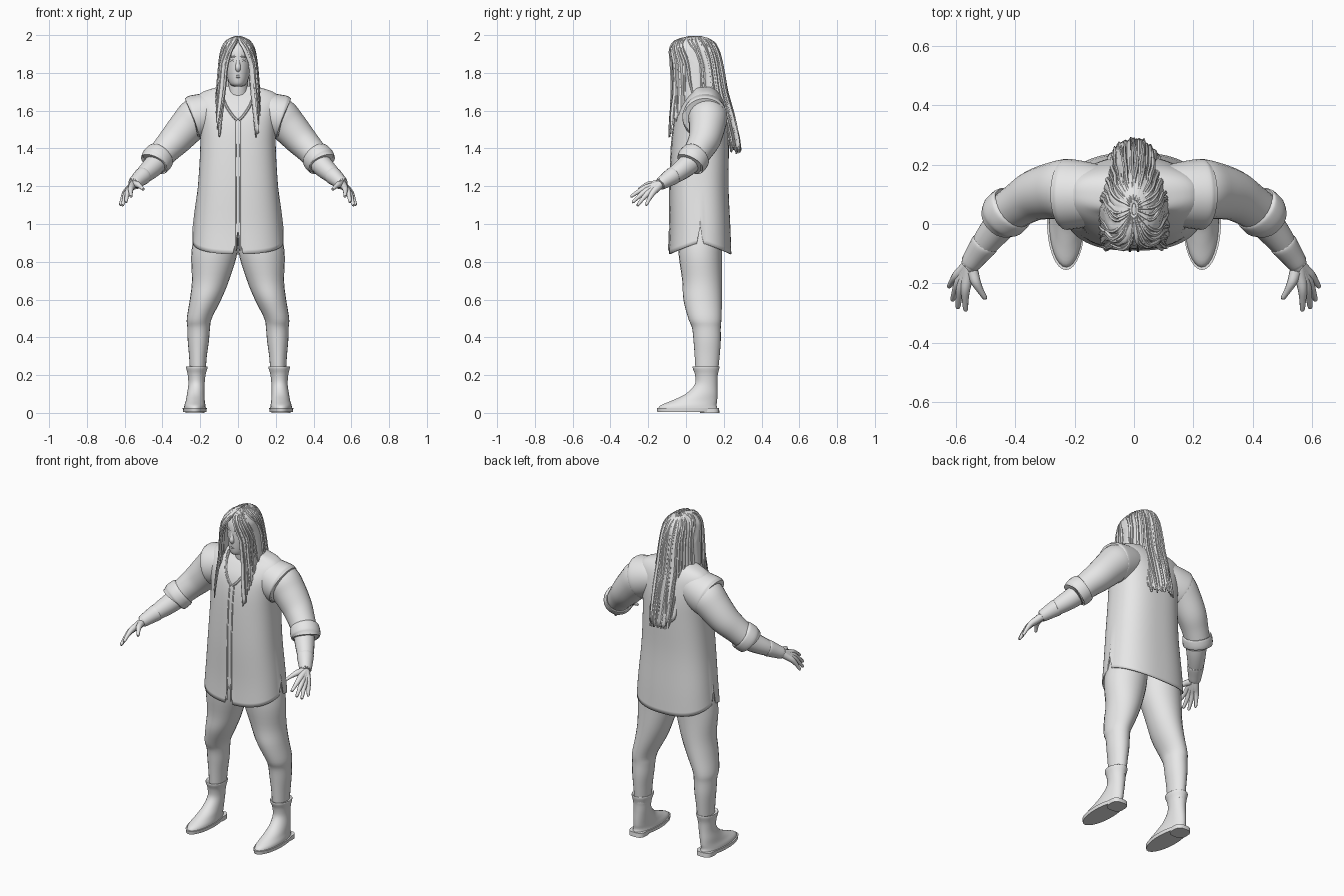
import bpy, bmesh, random
from math import sin, cos, pi, asin, sqrt, radians, copysign
from mathutils import Vector

random.seed(4)
if "Cube" in bpy.data.objects:
    bpy.data.objects.remove(bpy.data.objects["Cube"])

clay = bpy.data.materials.new("light_grey")
clay.use_nodes = True
grey = (0.8, 0.8, 0.8, 1)
clay.diffuse_color = grey
clay.node_tree.nodes["Principled BSDF"].inputs["Base Color"].default_value = grey
parts = []


def spline(keys, steps=4):
    """Smoothly resample a list of number tuples."""
    out = []
    for i in range(len(keys) - 1):
        a, b, c, d = (keys[max(i - 1, 0)], keys[i], keys[i + 1],
                      keys[min(i + 2, len(keys) - 1)])
        for k in range(steps):
            t = k / steps
            out.append(tuple(
                q + t * ((r - p) + t * ((2 * p - 5 * q + 4 * r - s) + t * (3 * (q - r) + s - p))) / 2
                for p, q, r, s in zip(a, b, c, d)))
    return out + [keys[-1]]


def skin(name, rows, closed=True, caps=True, mirror=False, thick=0):
    """Join rows of points into a surface."""
    bm = bmesh.new()
    grid = [[bm.verts.new(p) for p in row] for row in rows]
    n = len(rows[0])
    for low, high in zip(grid, grid[1:]):
        for j in range(n if closed else n - 1):
            k = (j + 1) % n
            bm.faces.new((low[j], low[k], high[k], high[j]))
    if caps:
        bm.faces.new(grid[0][::-1])
        bm.faces.new(grid[-1])
    bmesh.ops.recalc_face_normals(bm, faces=bm.faces)
    me = bpy.data.meshes.new(name)
    bm.to_mesh(me)
    bm.free()
    me.materials.append(clay)
    ob = bpy.data.objects.new(name, me)
    bpy.context.collection.objects.link(ob)
    if thick:
        mod = ob.modifiers.new("thickness", "SOLIDIFY")
        mod.thickness = thick
    if mirror:
        ob.modifiers.new("mirror", "MIRROR")
    parts.append(ob)


def power(v, p):
    return copysign(abs(v) ** p, v)


def ring(z, cx, cy, rx, ry, n=24, p=1):
    return [Vector((cx + rx * power(cos(2 * pi * j / n), p),
                    cy + ry * power(sin(2 * pi * j / n), p), z)) for j in range(n)]


def loft(name, keys, n=24, p=1, **kw):
    skin(name, [ring(*k, n=n, p=p) for k in spline(keys)], **kw)


def tube(name, keys, n=16, steps=4, **kw):
    """Round tube along (x, y, z, radius) points."""
    pts = spline(keys, steps)
    pos = [Vector(p[:3]) for p in pts]
    rows, side = [], None
    for i, p in enumerate(pos):
        t = (pos[min(i + 1, len(pos) - 1)] - pos[max(i - 1, 0)]).normalized()
        side = t.orthogonal() if side is None else side - t * side.dot(t)
        side.normalize()
        up = t.cross(side)
        rows.append([p + pts[i][3] * (side * cos(2 * pi * j / n) + up * sin(2 * pi * j / n))
                     for j in range(n)])
    skin(name, rows, **kw)


def lookup(keys, z):
    """Linear interpolation in a table sorted by its first column."""
    for a, b in zip(keys, keys[1:]):
        if z <= b[0]:
            t = max((z - a[0]) / (b[0] - a[0]), 0)
            return [p + t * (q - p) for p, q in zip(a, b)]
    return list(keys[-1])


# Long sleeveless vest: height, centre x and y, half width, half depth
vest = [(.87, 0, .075, .24, .165), (1, 0, .075, .23, .16), (1.2, 0, .07, .212, .155),
        (1.4, 0, .075, .2, .152), (1.52, 0, .08, .203, .145), (1.6, 0, .085, .215, .128),
        (1.66, 0, .095, .225, .1), (1.7, 0, .1, .185, .072), (1.73, 0, .09, .09, .055)]
COLS, BOX = 96, .8
vest_rows = [ring(*k, n=COLS, p=BOX) for k in spline(vest)]
for row in vest_rows:
    for j, v in enumerate(row):
        hem = .9 - .06 * abs(sin(2 * pi * j / COLS))
        if j % (COLS // 2) == 0:      # side slits
            hem = .985
        elif j == COLS * 3 // 4:      # front opening
            hem = .96
        if v.z < 1.2:
            v.z = hem + (v.z - .87) / (1.2 - .87) * (1.2 - hem)
skin("vest", vest_rows, caps=False, thick=.006)
# Cap of the vest over each shoulder, ending at the armhole edge
tube("vest_shoulder", [(.1, .1, 1.6, .095), (.15, .1, 1.588, .108), (.2, .1, 1.572, .117),
                       (.232, .1, 1.562, .119), (.235, .1, 1.561, .108)], n=32, mirror=True)


def chest(x, z):
    """Point on the front of the vest."""
    _, _, cy, rx, ry = lookup(vest, z)
    c = min(abs(x) / rx, 1) ** (1 / BOX)
    return (x, cy - ry * sqrt(1 - c * c) ** BOX, z)


tube("placket_edge", [chest(.014, .86 + .046 * i) + (.005,) for i in range(16)],
     n=8, steps=2, mirror=True)
tube("neckline_trim", [chest(x, z) + (.008,) for x, z in
                       ((.005, 1.55), (.03, 1.575), (.06, 1.62), (.08, 1.67), (.085, 1.71))],
     n=8, mirror=True)

# Trousers
loft("trouser_leg", [(1, .11, .08, .11, .12), (.85, .125, .075, .122, .115),
                     (.7, .146, .085, .098, .105), (.6, .172, .088, .083, .102),
                     (.5, .205, .1, .066, .088), (.45, .208, .108, .06, .076),
                     (.38, .21, .112, .056, .072),
                     (.3, .212, .112, .047, .066), (.2, .213, .11, .04, .058)], mirror=True)

# Boots
loft("boot", [(.02, .228, .01, .058, .158), (.04, .228, .014, .056, .148),
              (.065, .226, .045, .05, .12), (.1, .224, .082, .046, .084),
              (.15, .22, .106, .043, .06), (.2, .219, .108, .047, .06),
              (.235, .218, .106, .056, .07), (.246, .218, .106, .055, .069),
              (.24, .218, .106, .044, .058)], n=32, mirror=True)
loft("boot_sole", [(.006, .229, .01, .062, .162), (.026, .229, .01, .064, .165)], n=32, mirror=True)
loft("boot_heel", [(0, .228, .125, .05, .052), (.026, .228, .125, .05, .05)], p=.7, mirror=True)

# Sleeves, rolled cuffs and forearms
tube("sleeve", [(.17, .11, 1.595, .09), (.22, .115, 1.565, .104), (.27, .112, 1.515, .096),
                (.33, .098, 1.448, .086), (.38, .07, 1.395, .076), (.425, .04, 1.345, .07)],
     n=24, mirror=True)
tube("rolled_cuff", [(.408, .056, 1.364, .066), (.41, .054, 1.362, .08), (.424, .041, 1.347, .084),
                     (.438, .028, 1.331, .083), (.444, .022, 1.324, .076), (.44, .026, 1.328, .055)],
     n=24, mirror=True)
tube("forearm", [(.41, .05, 1.35, .06), (.45, 0, 1.305, .056), (.49, -.05, 1.268, .048),
                 (.53, -.105, 1.232, .036), (.555, -.14, 1.21, .03)], mirror=True)
tube("wrist_wrap", [(.5, -.064, 1.258, .044), (.505, -.071, 1.254, .047),
                    (.53, -.105, 1.232, .04), (.55, -.133, 1.214, .034),
                    (.551, -.135, 1.213, .029)], mirror=True)

# Hand: each finger runs from the wrist over its knuckle to the tip
wrist = Vector((.553, -.135, 1.211))
tips = {"index": (.567, -.293, 1.145), "middle": (.594, -.284, 1.115),
        "ring": (.612, -.258, 1.098), "little": (.624, -.212, 1.1), "thumb": (.5, -.252, 1.183)}
for finger, tip in tips.items():
    tip = Vector(tip)
    keys = []
    for t, lift, r in ((0, 0, .022), (.25, .006, .02), (.52, .013, .0165),
                       (.78, .008, .011), (.97, 0, .008), (1, 0, .003)):
        p = wrist.lerp(tip, t) + Vector((lift / 2, 0, lift))
        keys.append((*p, r))
    tube(finger + "_finger", keys, n=10, mirror=True)

# Neck, head and face
loft("neck", [(1.6, 0, .09, .065, .065), (1.68, 0, .07, .055, .058), (1.78, 0, .06, .052, .058)])
loft("head", [(1.728, 0, .01, .02, .035), (1.74, 0, .015, .042, .063), (1.78, 0, .025, .058, .082),
              (1.85, 0, .04, .07, .1), (1.92, 0, .045, .074, .1), (1.96, 0, .05, .063, .08),
              (1.985, 0, .05, .03, .04)], n=32)
tube("nose", [(0, -.05, 1.88, .008), (0, -.055, 1.85, .011), (0, -.058, 1.828, .015),
              (0, -.05, 1.812, .012)], n=12)
tube("brow", [(.006, -.053, 1.884, .006), (.028, -.049, 1.889, .007), (.05, -.034, 1.882, .005)],
     n=8, mirror=True)
tube("eye", [(.016, -.053, 1.865, .003), (.029, -.046, 1.866, .008), (.042, -.039, 1.865, .003)],
     n=8, mirror=True)
for lip, z in (("upper_lip", 1.788), ("lower_lip", 1.778)):
    tube(lip, [(-.023, -.046, z, .002), (0, -.055, z, .005), (.023, -.046, z, .002)], n=8)

# Hair: height, half width, front depth, back depth, half width of the face opening
hair = [(1.38, .13, .2, .245, .11), (1.46, .13, .2, .235, .103), (1.6, .123, .172, .2, .085),
        (1.7, .115, .147, .17, .073), (1.85, .1, .15, .142, .062), (1.93, .086, .142, .12, .028),
        (1.965, .066, .118, .095, .004), (1.985, .042, .08, .07, 0), (1.995, .008, .02, .02, 0)]


def hair_point(u, v, puff=0, extra=0):
    """u runs round the head from one front edge to the other, v from crown to tip."""
    au = abs(u)
    end = 1.4 + .2 * min(max(au - .3, 0) / .3, 1) if au < .8 else 1.6 - .14 * (au - .8) / .2
    z = 1.995 + (end - extra - 1.995) * v ** 1.6
    _, rx, front, back, gap = lookup(hair, z)
    a = u * (pi - asin(min(gap / rx, 1)))
    c = cos(a)
    depth = back * c if c > 0 else -front * abs(c) ** .6
    grow = 1 + puff
    return Vector((rx * sin(a) * grow, .05 + depth * grow, z + puff * .04))


HCOLS, HROWS = 96, 28
wave = [random.uniform(-.05, .02) for _ in range(HCOLS + 1)]
ragged = [random.uniform(-.03, .025) for _ in range(HCOLS + 1)]
skin("hair_mass", [[hair_point(2 * j / HCOLS - 1, i / HROWS, wave[j] * min(i / 8, 1), ragged[j])
                    for j in range(HCOLS + 1)] for i in range(HROWS + 1)],
     closed=False, caps=False, thick=.006)
for i in range(30):
    u = -.9 + 1.8 * i / 29 + random.uniform(-.03, .03)
    drift, drop = random.uniform(-.08, .08), random.uniform(-.02, .03)
    keys = []
    for k in range(9):
        v = .03 + .97 * k / 8
        uu = max(-1, min(1, u + drift * sin(v * pi)))
        keys.append((*hair_point(uu, v, -.02, drop), .003 + .006 * sin(pi * min(v, .97))))
    tube("hair_lock", keys, n=6, steps=3)

# Smooth shading with crisp edges
bpy.ops.object.select_all(action="DESELECT")
for ob in parts:
    ob.select_set(True)
bpy.context.view_layer.objects.active = parts[0]
bpy.ops.object.shade_smooth_by_angle(angle=radians(42))
